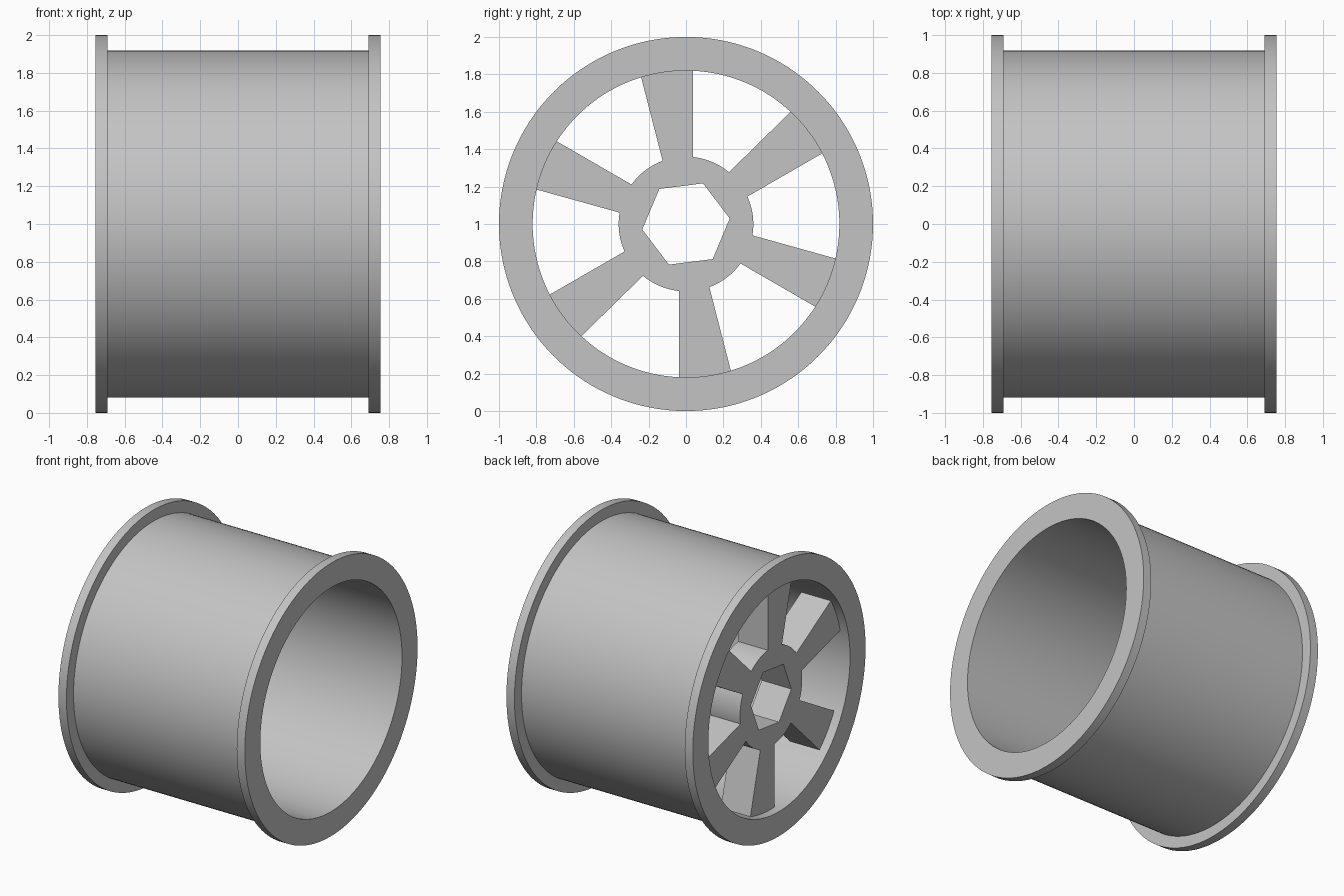
import bpy, bmesh, math
from mathutils import Matrix, Vector

if "Cube" in bpy.data.objects:
    bpy.data.objects.remove(bpy.data.objects["Cube"], do_unlink=True)

SEGMENTS = 144
TURN = math.radians(7.2)       # rotation of the bore and spokes about the axle
WEB_OUT, WEB_IN = -0.69, -0.45  # end faces of the hub and spokes along x

grey = bpy.data.materials.new("light_grey")
grey.use_nodes = True
colour = (0.55, 0.55, 0.55, 1)
grey.diffuse_color = colour
grey.node_tree.nodes["Principled BSDF"].inputs["Base Color"].default_value = colour


def finish(name, bm):
    bmesh.ops.recalc_face_normals(bm, faces=bm.faces)
    mesh = bpy.data.meshes.new(name)
    bm.to_mesh(mesh)
    bm.free()
    mesh.materials.append(grey)
    obj = bpy.data.objects.new(name, mesh)
    bpy.context.collection.objects.link(obj)
    obj.location.z = 1
    bpy.ops.object.select_all(action='DESELECT')
    obj.select_set(True)
    bpy.context.view_layer.objects.active = obj
    bpy.ops.object.shade_smooth_by_angle(angle=math.radians(30))


def revolve(name, profile):
    """Sweep a closed (x, radius) profile about x; a radius may depend on angle."""
    bm = bmesh.new()
    rings = []
    for i in range(SEGMENTS):
        a = math.tau * i / SEGMENTS
        ring = []
        for x, r in profile:
            radius = r(a) if callable(r) else r
            ring.append(bm.verts.new((x, radius * math.cos(a + TURN),
                                      radius * math.sin(a + TURN))))
        rings.append(ring)
    n = len(profile)
    for i, ring in enumerate(rings):
        nxt = rings[(i + 1) % SEGMENTS]
        for j in range(n):
            k = (j + 1) % n
            bm.faces.new((ring[j], ring[k], nxt[k], nxt[j]))
    finish(name, bm)


def hex_bore(a):
    side = math.pi / 3
    return 0.204 / math.cos(a % side - side / 2)


# Open drum with a flange at each end
half = [(0.69, 0.918), (0.69, 1), (0.755, 1), (0.755, 0.82)]
revolve("flanged_drum", half + [(-x, r) for x, r in reversed(half)])

# Hub with a hexagonal bore
revolve("hub", [(WEB_OUT, 0.36), (WEB_IN, 0.36), (WEB_IN, hex_bore), (WEB_OUT, hex_bore)])

# Six flared spokes joining the hub to the drum
for i in range(6):
    bm = bmesh.new()
    outline = [(-0.079, 0.33), (0.079, 0.33), (0.145, 0.85), (-0.145, 0.85)]
    spin = Matrix.Rotation(TURN + i * math.pi / 3, 3, 'X')
    face = bm.faces.new([bm.verts.new(spin @ Vector((WEB_OUT, y, z))) for y, z in outline])
    extruded = bmesh.ops.extrude_face_region(bm, geom=[face], use_keep_orig=True)
    moved = [v for v in extruded["geom"] if isinstance(v, bmesh.types.BMVert)]
    bmesh.ops.translate(bm, verts=moved, vec=(WEB_IN - WEB_OUT, 0, 0))
    finish(f"spoke_{i + 1}", bm)
